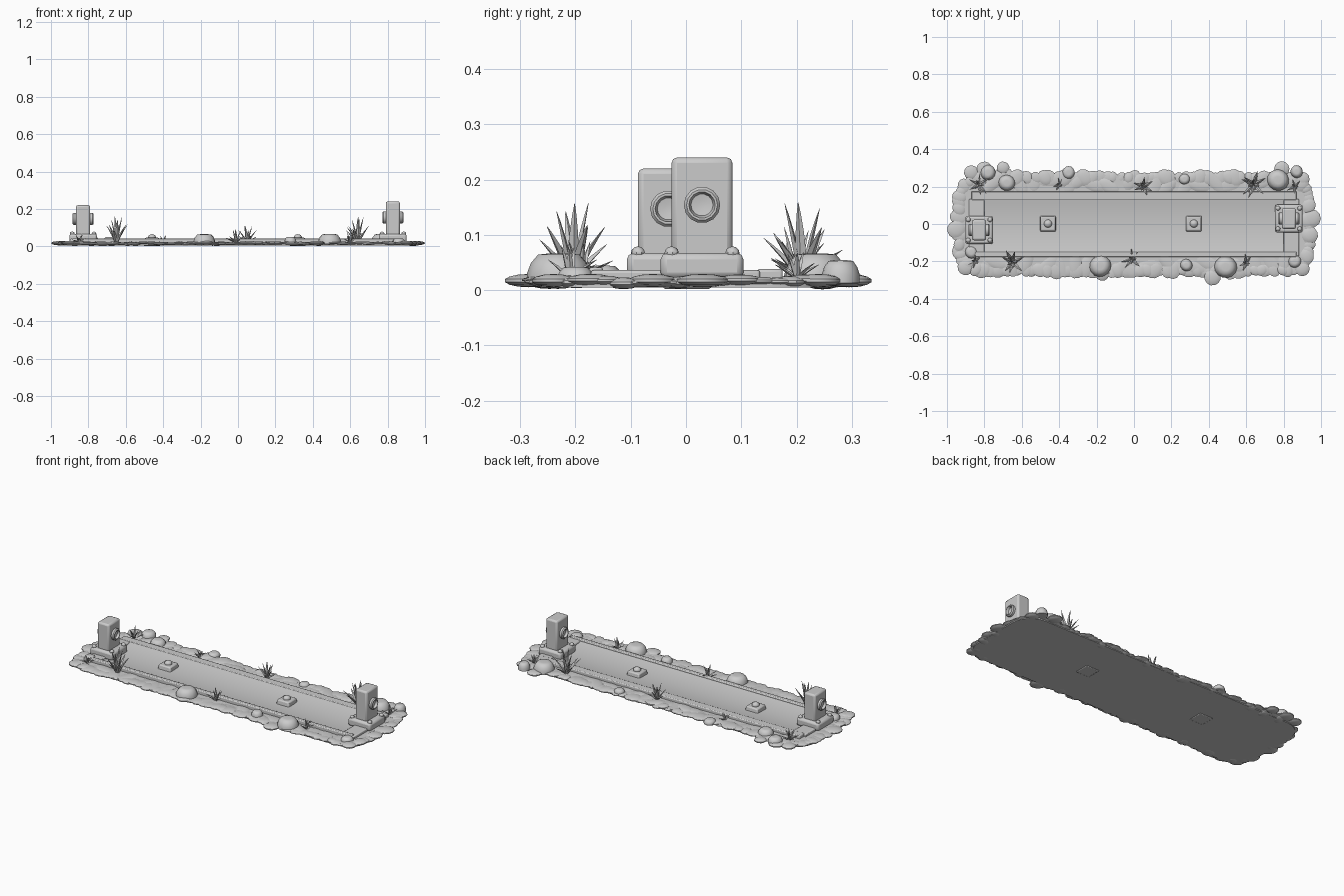
import bpy, bmesh, math, random
from mathutils import Vector, Matrix

random.seed(7)
cube = bpy.data.objects.get("Cube")
if cube:
    bpy.data.objects.remove(cube, do_unlink=True)

stone = bpy.data.materials.new("stone_grey")
stone.use_nodes = True
GREY = (0.6, 0.6, 0.6, 1)
stone.diffuse_color = GREY
stone.node_tree.nodes["Principled BSDF"].inputs["Base Color"].default_value = GREY


def finish(name, bm, bevel=0, angle=35):
    bmesh.ops.recalc_face_normals(bm, faces=bm.faces)
    me = bpy.data.meshes.new(name)
    bm.to_mesh(me)
    bm.free()
    ob = bpy.data.objects.new(name, me)
    bpy.context.collection.objects.link(ob)
    me.materials.append(stone)
    if bevel:
        mod = ob.modifiers.new("Bevel", 'BEVEL')
        mod.width, mod.segments = bevel, 2
    bpy.ops.object.select_all(action='DESELECT')
    ob.select_set(True)
    bpy.context.view_layer.objects.active = ob
    bpy.ops.object.shade_smooth_by_angle(angle=math.radians(angle))
    return ob


def box(name, lo, hi, bevel=0, taper=1, turn=0):
    bm = bmesh.new()
    bmesh.ops.create_cube(bm, size=1)
    lo, hi = Vector(lo), Vector(hi)
    for v in bm.verts:
        if v.co.z > 0:
            v.co.x *= taper
            v.co.y *= taper
        v.co = Vector(a * b for a, b in zip(v.co, hi - lo))
    bmesh.ops.rotate(bm, verts=bm.verts, matrix=Matrix.Rotation(turn, 3, 'Z'))
    bmesh.ops.translate(bm, verts=bm.verts, vec=(lo + hi) / 2)
    return finish(name, bm, bevel)


def add_blob(bm, x, y, z, rx, ry, rz, u=12, v=7):
    m = Matrix.Translation((x, y, z)) @ Matrix.Rotation(random.uniform(0, 3), 4, 'Z')
    bmesh.ops.create_uvsphere(bm, u_segments=u, v_segments=v, radius=1,
                              matrix=m @ Matrix.Diagonal((rx, ry, rz, 1)))


def extrude_profile(name, points, axis, length):
    bm = bmesh.new()
    face = bm.faces.new([bm.verts.new(p) for p in points])
    out = bmesh.ops.extrude_face_region(bm, geom=[face])
    moved = [g for g in out["geom"] if isinstance(g, bmesh.types.BMVert)]
    bmesh.ops.translate(bm, verts=moved, vec=Vector(axis) * length)
    return finish(name, bm, angle=30)


# Ground slab with rounded corners
HX, HY, R = 0.95, 0.262, 0.12


def outline(hx, hy, r, steps=6):
    pts = []
    for k, (sx, sy) in enumerate([(1, 1), (-1, 1), (-1, -1), (1, -1)]):
        for i in range(steps + 1):
            a = math.pi / 2 * (k + i / steps)
            pts.append(Vector((sx * (hx - r) + r * math.cos(a), sy * (hy - r) + r * math.sin(a), 0.005)))
    return pts


extrude_profile("ground", outline(HX, HY, R), (0, 0, 1), 0.015)

# Lumpy edge: flattened stones scattered along the outline
bm = bmesh.new()
path = outline(HX - 0.015, HY - 0.015, R)
for a, b in zip(path, path[1:] + path[:1]):
    n = max(1, round((b - a).length / 0.038))
    for i in range(n):
        p = a.lerp(b, (i + random.uniform(0, 0.6)) / n)
        r = random.uniform(0.026, 0.044)
        add_blob(bm, p.x, p.y, random.uniform(0.012, 0.019), r * 1.2, r, random.uniform(0.007, 0.011))
for x, y, r in [(-0.7, 0.3, 0.035), (0.79, 0.295, 0.042), (-0.87, 0.275, 0.04), (0.95, 0.03, 0.05),
                (-0.95, -0.03, 0.05), (0.94, -0.06, 0.045), (0.42, -0.285, 0.045), (-0.9, -0.23, 0.045),
                (0.9, 0.24, 0.04), (-0.17, -0.265, 0.04), (-0.8, 0.29, 0.045), (0.9, -0.24, 0.04)]:
    add_blob(bm, x, y, 0.017, r, r, 0.012)
finish("edge_stones", bm)

# Inner layer of low soil mounds
bm = bmesh.new()
for i in range(44):
    side = 1 if i % 2 else -1
    add_blob(bm, -0.88 + 0.04 * i + random.uniform(-0.02, 0.02), side * random.uniform(0.2, 0.235), 0.018,
             random.uniform(0.05, 0.09), 0.035, random.uniform(0.004, 0.009))
finish("soil_mounds", bm)

# Shallow curved channel
yc, half = -0.02, 0.152
bowl = [(-0.82, yc + half * t / 5, 0.021 + 0.015 * (t / 5) ** 2) for t in range(-5, 6)]
extrude_profile("channel", [(-0.82, yc - half, 0.012)] + bowl + [(-0.82, yc + half, 0.012)], (1, 0, 0), 1.64)

# Rims around the channel
box("front_rim", (-0.87, -0.176, 0.012), (0.87, -0.15, 0.041), 0.005)
box("back_rim", (-0.87, 0.128, 0.012), (0.87, 0.175, 0.038), 0.005)
for side, name in [(-1, "right_end_rim"), (1, "left_end_rim")]:
    box(name, (side * 0.84 - 0.042, -0.172, 0.012), (side * 0.84 + 0.042, 0.134, 0.036), 0.005)

# Blocks with knobs on the channel floor
for x in (-0.46, 0.32):
    box("floor_block", (x - 0.045, -0.043, 0.002), (x + 0.045, 0.047, 0.046), 0.006, taper=0.85)
    bm = bmesh.new()
    add_blob(bm, x, 0.002, 0.048, 0.022, 0.022, 0.017)
    finish("floor_knob", bm)


# End posts with a ring and inset lens on both faces
def post(side, y, top, ring_z):
    x = side * 0.828
    box("post_plinth", (x - 0.074, y - 0.075, 0.02), (x + 0.074, y + 0.075, 0.067), 0.012)
    box("post", (x - 0.038, y - 0.055, 0.05), (x + 0.038, y + 0.055, top), 0.01)
    for dx in (-0.058, 0.058):
        for dy in (-0.055, 0.055):
            bm = bmesh.new()
            add_blob(bm, x + dx, y + dy, 0.067, 0.013, 0.013, 0.012, 8, 6)
            finish("plinth_bolt", bm)
    for out in (-1, 1):
        bm = bmesh.new()
        n = 14
        rings = []
        for r, d in [(0.033, 0.034), (0.033, 0.05), (0.028, 0.056), (0.024, 0.056), (0.02, 0.042), (0.008, 0.04)]:
            rings.append([bm.verts.new((x + out * d, y + r * math.cos(math.tau * i / n),
                                        ring_z + r * math.sin(math.tau * i / n))) for i in range(n)])
        for a, b in zip(rings, rings[1:]):
            for i in range(n):
                j = (i + 1) % n
                bm.faces.new((a[i], a[j], b[j], b[i]))
        bm.faces.new(rings[-1])
        finish("post_ring", bm)


post(1, 0.029, 0.24, 0.154)
post(-1, -0.032, 0.22, 0.147)

# Rounded rocks
for x, y, r, h in [(-0.68, 0.22, 0.045, 0.03), (-0.78, 0.275, 0.042, 0.03), (0.77, 0.235, 0.06, 0.046),
                   (-0.35, 0.275, 0.035, 0.02), (-0.18, -0.225, 0.06, 0.045), (0.28, -0.22, 0.034, 0.03),
                   (0.49, -0.23, 0.062, 0.046), (0.27, 0.24, 0.03, 0.02), (0.87, 0.28, 0.035, 0.034),
                   (-0.87, -0.15, 0.035, 0.024), (0.86, -0.2, 0.035, 0.022)]:
    bm = bmesh.new()
    add_blob(bm, x, y, 0.02, r, r * 0.95, h * 1.25, 14, 9)
    for v in bm.verts:
        v.co.z = max(0.012, min(v.co.z, 0.02 + h))
    finish("rock", bm, angle=50)


# Leafy tufts: bent, tapering blades around a centre
def tuft(x, y, height, reach, count):
    bm = bmesh.new()
    for k in range(count):
        a = math.tau * k / count + random.uniform(-0.25, 0.25)
        upright = k % 3 == 0
        rise = height * (random.uniform(0.85, 1) if upright else random.uniform(0.3, 0.7))
        run = reach * (0.4 if upright else random.uniform(0.75, 1))
        out, across = Vector((math.cos(a), math.sin(a), 0)), Vector((-math.sin(a), math.cos(a), 0))
        normal = (Vector((0, 0, run)) - out * rise).normalized()
        width = 0.05 * math.sqrt(height)
        prev = None
        for t, w in [(0, 0.6), (0.3, 0.9), (0.6, 0.7), (0.85, 0.35), (1, 0.05)]:
            c = Vector((x, y, 0.022)) + out * run * (0.1 + 0.9 * t ** 1.3)
            c.z += rise * t
            e, f = across * width * w * 0.6, normal * width * w * 0.3
            ring = [bm.verts.new(c + d) for d in (e, f, -e, -f)]
            if prev:
                for i in range(4):
                    j = (i + 1) % 4
                    bm.faces.new((prev[i], prev[j], ring[j], ring[i]))
            else:
                bm.faces.new(ring)
            prev = ring
        bm.faces.new(prev)
    finish("leaf_tuft", bm)


for x, y, h, reach, n in [(-0.83, 0.21, 0.06, 0.075, 9), (-0.4, 0.21, 0.04, 0.04, 7), (0.05, 0.2, 0.095, 0.065, 9),
                          (0.64, 0.21, 0.138, 0.08, 11), (0.86, 0.2, 0.05, 0.05, 7), (-0.85, -0.2, 0.045, 0.05, 7),
                          (-0.65, -0.205, 0.138, 0.075, 11), (-0.01, -0.19, 0.07, 0.06, 8),
                          (0.6, -0.21, 0.06, 0.05, 7)]:
    tuft(x, y, h, reach, n)
